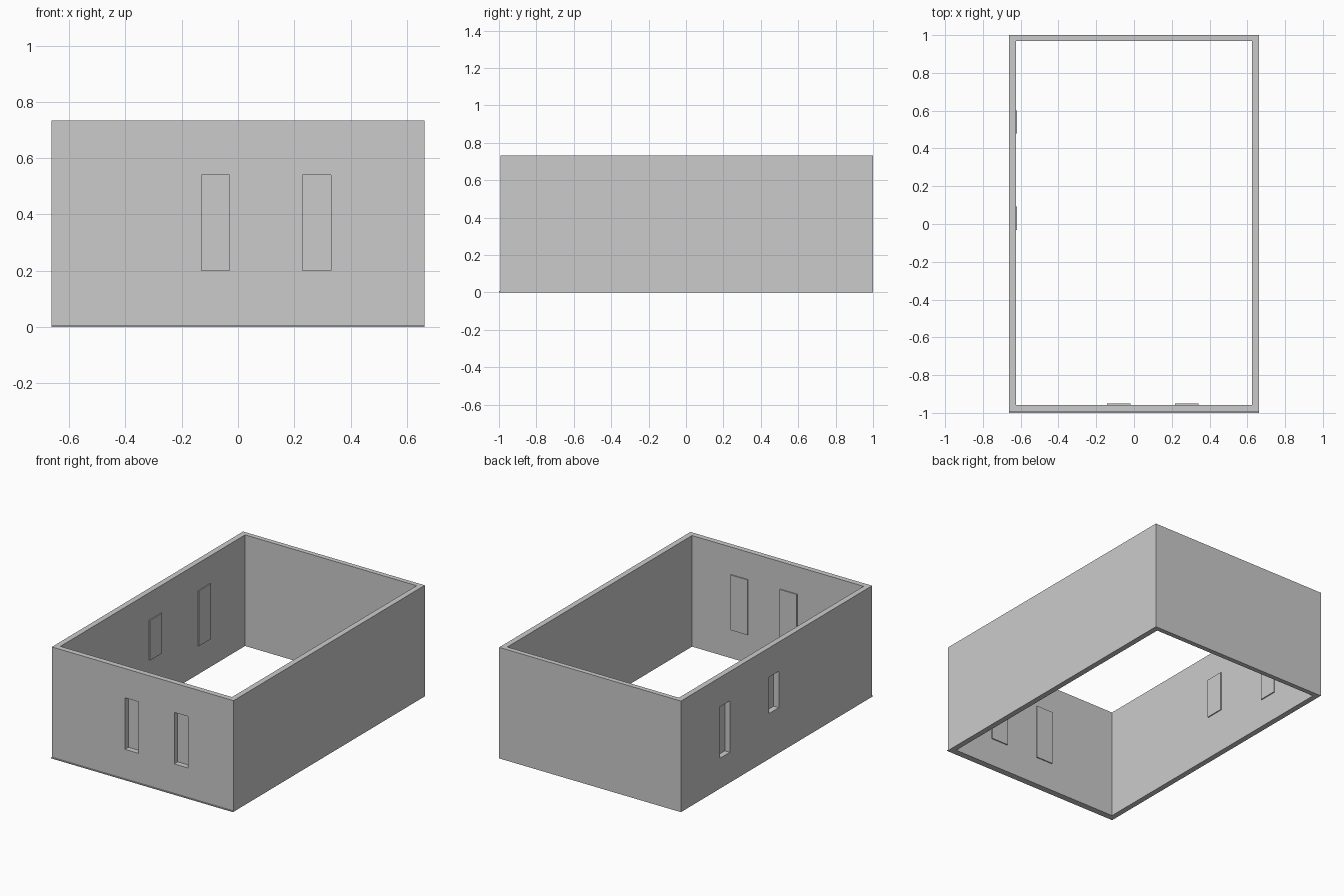
import bpy

if "Cube" in bpy.data.objects:
    bpy.data.objects.remove(bpy.data.objects["Cube"], do_unlink=True)

GREY = (0.6, 0.6, 0.6, 1.0)
grey = bpy.data.materials.new("plain grey")
grey.use_nodes = True
grey.diffuse_color = GREY
grey.node_tree.nodes["Principled BSDF"].inputs["Base Color"].default_value = GREY

HEIGHT = 0.733
HALF_X, FRONT, BACK = 0.663, -0.993, 1.0        # outer faces
IN_X, IN_FRONT, IN_BACK = 0.626, -0.957, 0.968  # inner faces
LIP = 0.012                                     # panel overlap round an opening
PANEL = 0.007                                   # panel thickness


def box(name, x, y, z):
    """Box spanning three (low, high) ranges."""
    spans = (x, y, z)
    bpy.ops.mesh.primitive_cube_add(size=1, location=[(a + b) / 2 for a, b in spans])
    ob = bpy.context.object
    ob.name = name
    ob.scale = [b - a for a, b in spans]
    bpy.ops.object.transform_apply(location=True, rotation=False, scale=True)
    ob.data.materials.append(grey)
    return ob


def cut(target, cutter):
    """Subtract the cutter and remove it."""
    mod = target.modifiers.new("opening", 'BOOLEAN')
    mod.operation = 'DIFFERENCE'
    mod.solver = 'EXACT'
    mod.object = cutter
    bpy.context.view_layer.objects.active = target
    bpy.ops.object.modifier_apply(modifier=mod.name)
    bpy.data.objects.remove(cutter, do_unlink=True)


def grow(span):
    return span[0] - LIP, span[1] + LIP


# Four walls, open at top and bottom
walls = box("walls", (-HALF_X, HALF_X), (FRONT, BACK), (0, HEIGHT))
cut(walls, box("room_cutter", (-IN_X, IN_X), (IN_FRONT, IN_BACK), (-1, 2)))

# Front windows, each closed by a thin panel on the inside
for i, x in enumerate([(-0.13, -0.03), (0.23, 0.33)], 1):
    z = (0.2, 0.54)
    cut(walls, box("window_cutter", x, (FRONT - 0.1, IN_FRONT + 0.1), z))
    box(f"front_window_panel_{i}", grow(x), (IN_FRONT, IN_FRONT + PANEL), grow(z))

# Side windows, the one nearer the front shorter
for i, (y, z) in enumerate([((-0.02, 0.08), (0.3, 0.54)),
                            ((0.49, 0.59), (0.2, 0.54))], 1):
    cut(walls, box("window_cutter", (-HALF_X - 0.1, 0.1 - IN_X), y, z))
    box(f"side_window_panel_{i}", (-IN_X, PANEL - IN_X), grow(y), grow(z))

# Thin ledge along the foot of the front wall
box("front_ledge", (-HALF_X, HALF_X), (-1, FRONT), (0, 0.006))
